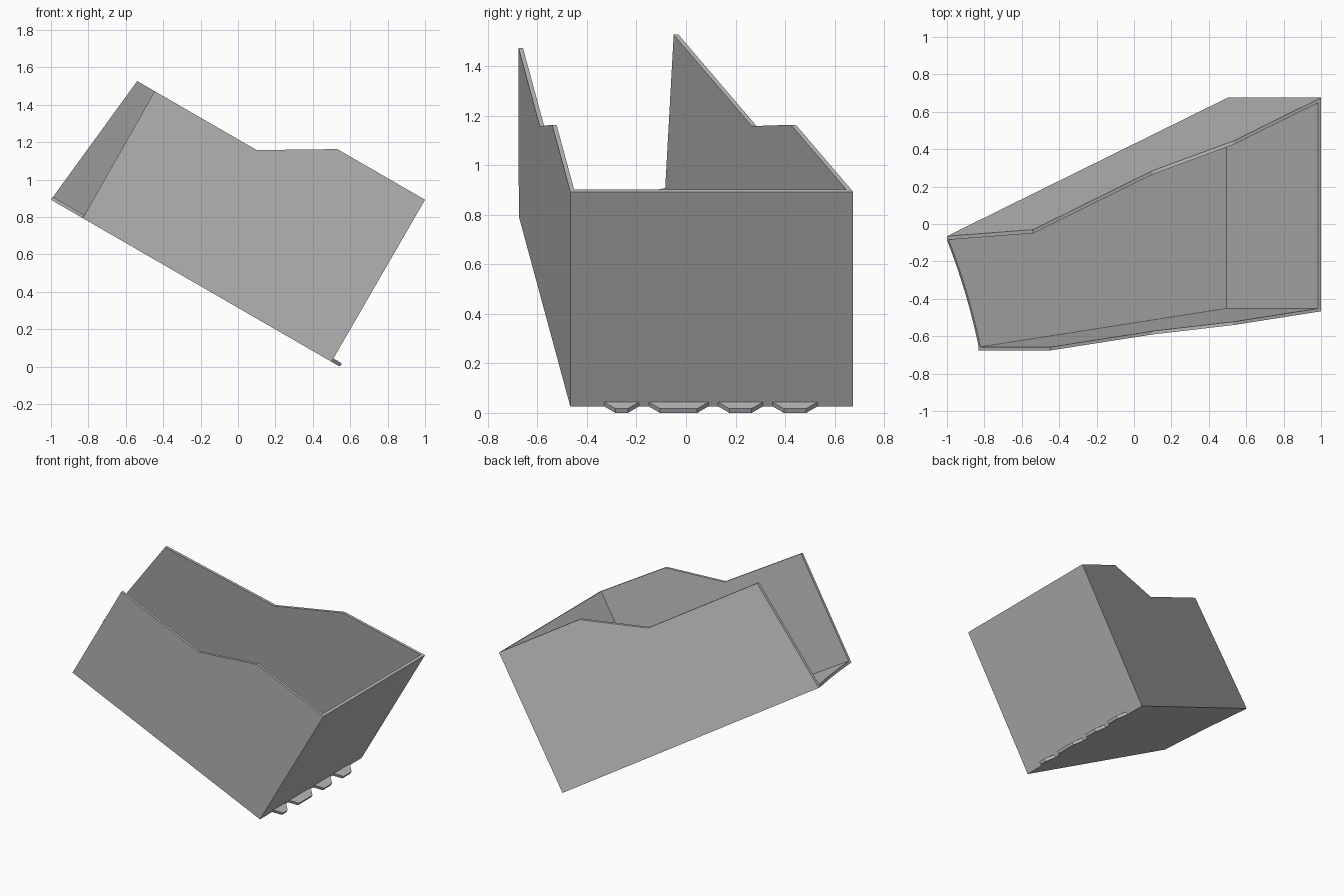
import bpy, bmesh, math
from mathutils import Matrix, Vector

cube = bpy.data.objects.get("Cube")
if cube:
    bpy.data.objects.remove(cube, do_unlink=True)

# Single plain grey
grey = bpy.data.materials.new("plain_grey")
grey.use_nodes = True
grey.diffuse_color = (0.5, 0.5, 0.5, 1)
grey.node_tree.nodes["Principled BSDF"].inputs["Base Color"].default_value = (0.5, 0.5, 0.5, 1)

# Tray space: u along the floor, y across, v up from the floor; tipped 30 degrees
TIP = Matrix.Translation((-1, 0, 0.892)) @ Matrix.Rotation(math.radians(30), 4, 'Y')
LENGTH, HEIGHT, LOW, T = 1.732, 1.0, 0.78, 0.018
FRONT_START = 0.196


def back_y(u):
    return -0.065 + 0.74 * u / LENGTH


def front_y(u):
    return -0.675 + 0.208 * (u - FRONT_START) / (LENGTH - FRONT_START)


def slab(name, outline, offset):
    """Solid plate: an outline in tray space swept along an offset."""
    bm = bmesh.new()
    a = [bm.verts.new(p) for p in outline]
    b = [bm.verts.new(Vector(p) + Vector(offset)) for p in outline]
    bm.faces.new(a)
    bm.faces.new(b[::-1])
    for i in range(len(a)):
        j = (i + 1) % len(a)
        bm.faces.new((a[j], a[i], b[i], b[j]))
    bmesh.ops.recalc_face_normals(bm, faces=bm.faces)
    bm.transform(TIP)
    mesh = bpy.data.meshes.new(name)
    bm.to_mesh(mesh)
    bm.free()
    mesh.materials.append(grey)
    obj = bpy.data.objects.new(name, mesh)
    bpy.context.collection.objects.link(obj)
    return obj


# Side walls with the stepped rim
RIM = [(0.82, LOW), (1.19, HEIGHT), (LENGTH, HEIGHT), (LENGTH, 0)]
back_profile = [(0, 0), (0.082, LOW)] + RIM
front_profile = [(FRONT_START, 0), (FRONT_START - 0.006, LOW)] + RIM
slab("back_wall", [(u, back_y(u), v) for u, v in back_profile], (0, -T * 1.1, 0))
slab("front_wall", [(u, front_y(u), v) for u, v in front_profile], (0, T, 0))

# Lower end plate between the walls
u0 = LENGTH - T
slab("end_plate", [(u, y, 0) for u, y in (
    (u0, front_y(u0) + T), (LENGTH, front_y(LENGTH) + T),
    (LENGTH, back_y(LENGTH) - T * 1.1), (u0, back_y(u0) - T * 1.1))], (0, 0, HEIGHT))

# Floor with a gently bowed open end
start, end = back_y(0) - T * 1.1, front_y(FRONT_START) + T
lip = []
for i in range(9):
    k = i / 8
    lip.append((FRONT_START * k + 0.06 * k * (1 - k), start + (end - start) * k, 0))
slab("floor", lip + [(u0, front_y(u0) + T, 0), (u0, back_y(u0) - T * 1.1, 0)], (0, 0, T))

# Tapered tabs along the lower edge
TAPER, REACH = 0.045, 0.052
for i, (y0, y1) in enumerate([(-0.33, -0.19), (-0.15, 0.09), (0.13, 0.31), (0.35, 0.53)]):
    slab(f"edge_tab_{i + 1}", [
        (LENGTH, y0, 0), (LENGTH + REACH, y0 + TAPER, 0),
        (LENGTH + REACH, y1 - TAPER, 0), (LENGTH, y1, 0)], (0, 0, 0.02))
